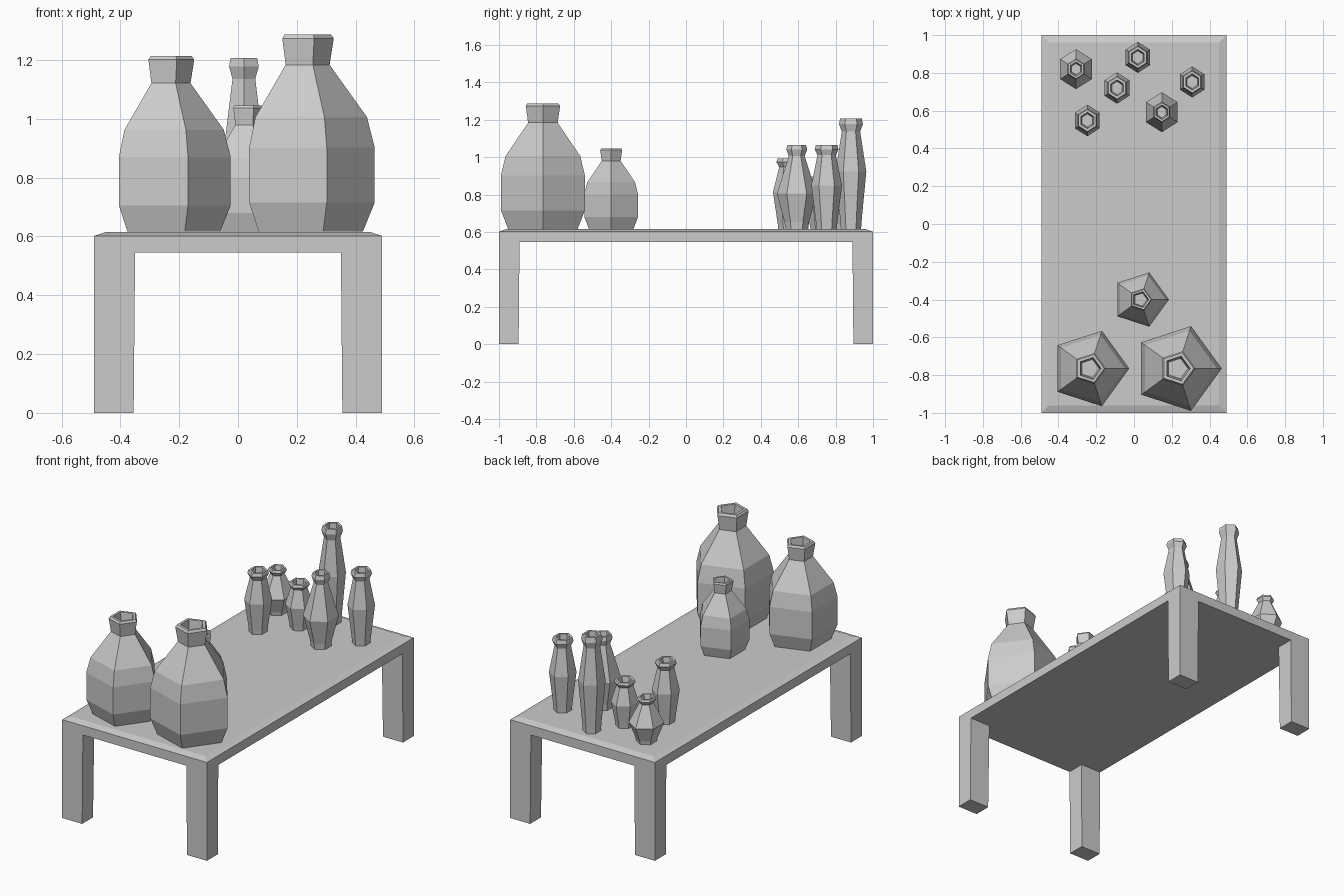
import bpy, bmesh
from math import cos, sin, pi

if "Cube" in bpy.data.objects:
    bpy.data.objects.remove(bpy.data.objects["Cube"])


def make_object(name, bm):
    bmesh.ops.recalc_face_normals(bm, faces=bm.faces)
    mesh = bpy.data.meshes.new(name)
    bm.to_mesh(mesh)
    bm.free()
    obj = bpy.data.objects.new(name, mesh)
    bpy.context.collection.objects.link(obj)
    return obj


def loft(name, rings):
    """Skin a stack of equal-sized rings and cap both ends."""
    bm = bmesh.new()
    loops = [[bm.verts.new(p) for p in ring] for ring in rings]
    n = len(loops[0])
    for a, b in zip(loops, loops[1:]):
        for i in range(n):
            j = (i + 1) % n
            bm.faces.new((a[i], a[j], b[j], b[i]))
    bm.faces.new(loops[0][::-1])
    bm.faces.new(loops[-1])
    return make_object(name, bm)


def rect(x0, x1, y0, y1, z):
    return [(x0, y0, z), (x1, y0, z), (x1, y1, z), (x0, y1, z)]


def vase(name, x, y, radius, height, profile, sides, start=0.0, squash=1.0):
    """Faceted vase; profile is (radius factor, height factor) up, over the lip and inside."""
    rings = []
    for r, h in profile:
        rings.append([(x + squash * radius * r * cos(start + 2 * pi * i / sides),
                       y + radius * r * sin(start + 2 * pi * i / sides),
                       BASE + height * h) for i in range(sides)])
    return loft(name, rings)


BASE = 0.617

# Table top with a chamfered upper edge
loft("table_top", [rect(-0.49, 0.49, -1, 1, 0.545),
                   rect(-0.49, 0.49, -1, 1, 0.602),
                   rect(-0.45, 0.45, -0.96, 0.96, 0.615)])

# Four slightly tapered corner legs
for sx, side in ((-1, "left"), (1, "right")):
    for sy, end in ((-1, "front"), (1, "back")):
        loft(f"{end}_{side}_leg",
             [rect(sx * 0.355, sx * 0.49, sy * 0.895, sy * 1.0, 0),
              rect(sx * 0.35, sx * 0.49, sy * 0.89, sy * 1.0, 0.545)])

# Five-sided jars at the front
JAR = [(0.83, 0), (1, 0.147), (1, 0.426), (0.89, 0.58), (0.35, 0.846),
       (0.41, 0.98), (0.37, 1), (0.29, 1), (0.24, 0.846)]
for name, x, y, r in (("large_jar", 0.229, -0.765, 0.236),
                      ("medium_jar", -0.235, -0.765, 0.210),
                      ("small_jar", 0.034, -0.40, 0.151)):
    vase(name, x, y, r, r * 2.84, JAR, 5)

# Six-sided vases at the back: slim and round-bellied kinds
SLIM = [(0.66, 0), (0.70, 0.08), (1, 0.52), (0.60, 0.88),
        (0.78, 0.95), (0.70, 1), (0.52, 1), (0.42, 0.86)]
ROUND = [(0.58, 0), (0.62, 0.08), (1, 0.42), (0.40, 0.87),
         (0.53, 0.95), (0.47, 1), (0.36, 1), (0.28, 0.86)]
for name, x, y, r, h, profile in (
        ("tall_slim_vase", 0.02, 0.882, 0.082, 0.59, SLIM),
        ("right_slim_vase", 0.308, 0.752, 0.082, 0.447, SLIM),
        ("left_slim_vase", -0.247, 0.548, 0.083, 0.375, SLIM),
        ("short_slim_vase", -0.09, 0.72, 0.083, 0.28, SLIM),
        ("tall_round_vase", 0.147, 0.592, 0.106, 0.447, ROUND),
        ("short_round_vase", -0.307, 0.82, 0.106, 0.27, ROUND)):
    vase(name, x, y, r, h, profile, 6, pi / 2, 0.91)
